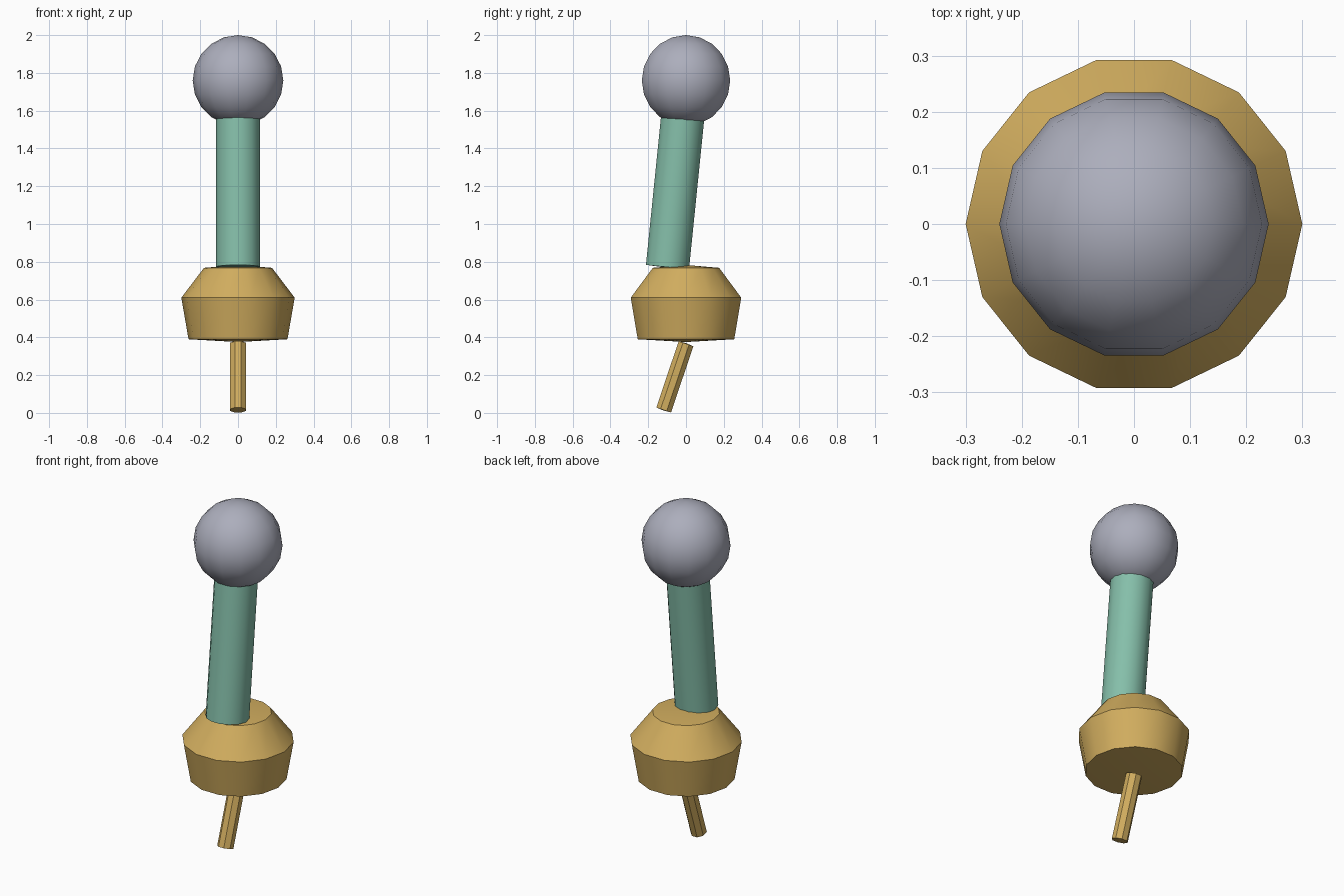
import bpy, bmesh, math
from mathutils import Vector

if "Cube" in bpy.data.objects:
    bpy.data.objects.remove(bpy.data.objects["Cube"])


def material(name, rgb):
    m = bpy.data.materials.new(name)
    m.diffuse_color = (*rgb, 1)
    m.use_nodes = True
    m.node_tree.nodes["Principled BSDF"].inputs["Base Color"].default_value = m.diffuse_color
    return m


GOLD = material("gold", (0.64, 0.42, 0.114))
TEAL = material("teal", (0.235, 0.52, 0.40))
GREY = material("grey", (0.413, 0.423, 0.503))


def lathe(name, profile, sides, mat, start=(0, 0, 0), axis=(0, 0, 1), turn=0.0):
    """Revolve (radius, height) points around an axis; radius 0 makes a tip."""
    bm = bmesh.new()
    rot = Vector((0, 0, 1)).rotation_difference(Vector(axis).normalized())
    rings = []
    for r, h in profile:
        n = 1 if r == 0 else sides
        ring = []
        for i in range(n):
            a = 2 * math.pi * i / sides + turn
            p = Vector((r * math.cos(a), r * math.sin(a), h))
            ring.append(bm.verts.new(rot @ p + Vector(start)))
        rings.append(ring)
    for lo, hi in zip(rings, rings[1:]):
        for i in range(sides):
            j = (i + 1) % sides
            if len(lo) == 1:
                bm.faces.new((lo[0], hi[j], hi[i]))
            elif len(hi) == 1:
                bm.faces.new((lo[i], lo[j], hi[0]))
            else:
                bm.faces.new((lo[i], lo[j], hi[j], hi[i]))
    bmesh.ops.recalc_face_normals(bm, faces=bm.faces)
    mesh = bpy.data.meshes.new(name)
    bm.to_mesh(mesh)
    bm.free()
    mesh.materials.append(mat)
    obj = bpy.data.objects.new(name, mesh)
    bpy.context.collection.objects.link(obj)
    bpy.ops.object.select_all(action='DESELECT')
    obj.select_set(True)
    bpy.context.view_layer.objects.active = obj
    bpy.ops.object.shade_smooth_by_angle(angle=math.radians(30))
    return obj


def rod(name, start, end, radius, sides, mat, turn=0.0):
    """Straight rod between two points with nearly flat ends."""
    axis = Vector(end) - Vector(start)
    n = axis.length
    profile = [(0, -0.003), (radius, 0), (radius, n), (0, n + 0.003)]
    return lathe(name, profile, sides, mat, start, axis, turn)


# Slanted peg below the collar
rod("peg", (0, -0.118, 0.0155), (0, 0, 0.366), 0.0445, 8, GOLD, math.pi / 8)

# Flared collar with shallow conical ends
lathe("collar", [(0, 0.375), (0.262, 0.39), (0.30, 0.61), (0.18, 0.768), (0, 0.783)], 14, GOLD)

# Leaning shaft
rod("shaft", (0, -0.098, 0.772), (0, -0.018, 1.56), 0.1175, 14, TEAL)

# Ball on top
RINGS, R = 10, 0.24
ball = [(0, -R)]
ball += [(R * math.sin(math.pi * k / RINGS), -R * math.cos(math.pi * k / RINGS)) for k in range(1, RINGS)]
ball += [(0, R)]
lathe("ball", ball, 14, GREY, (0, 0, 1.76))
